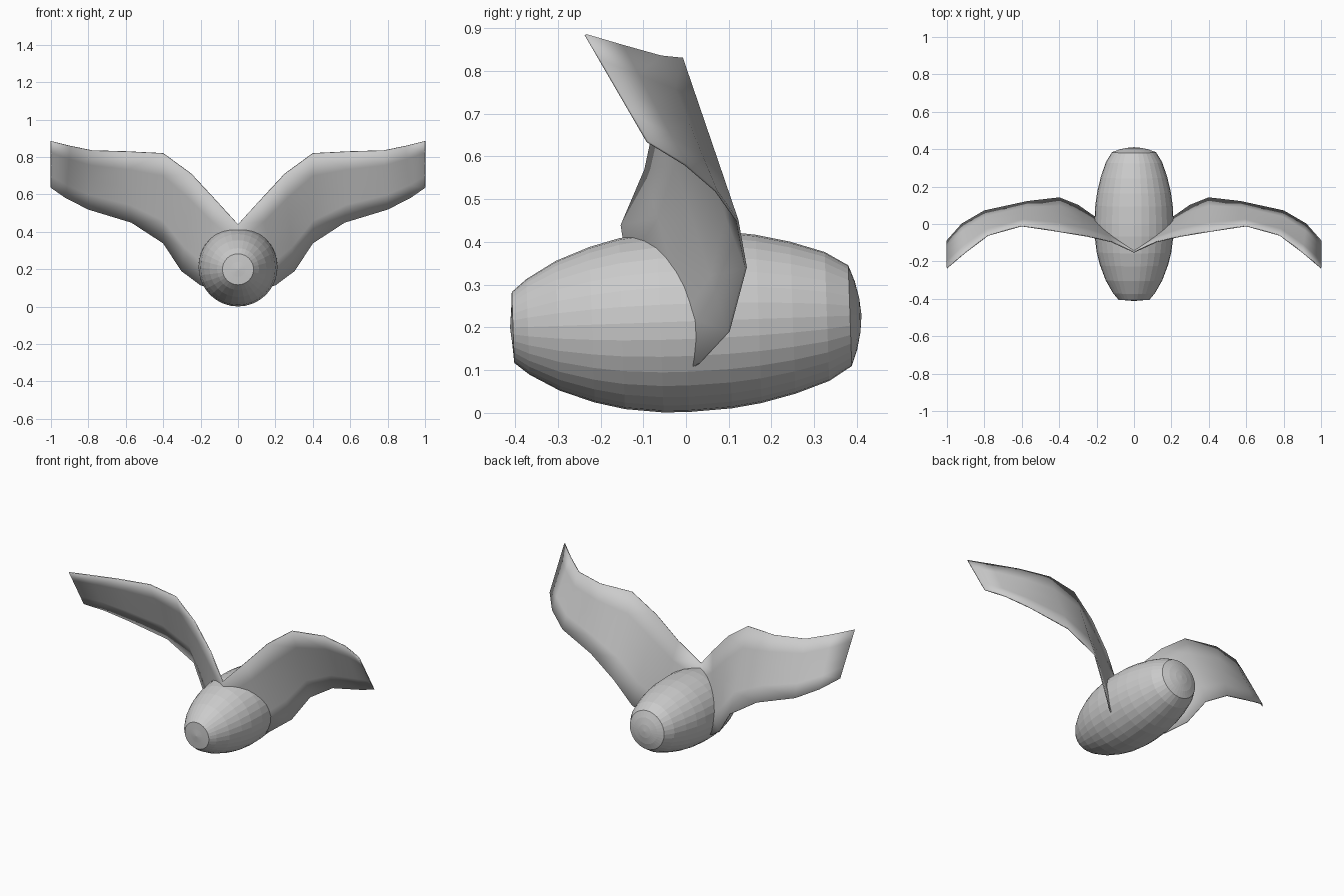
import bpy, bmesh, math
from mathutils import Vector, Matrix

if "Cube" in bpy.data.objects:
    bpy.data.objects.remove(bpy.data.objects["Cube"])


def finish(bm, name):
    bmesh.ops.recalc_face_normals(bm, faces=bm.faces)
    mesh = bpy.data.meshes.new(name)
    bm.to_mesh(mesh)
    bm.free()
    obj = bpy.data.objects.new(name, mesh)
    bpy.context.collection.objects.link(obj)
    return obj


# Barrel body: (y, radius) profile spun around a slightly tilted long axis
profile = [(-.412, 0), (-.408, .04), (-.405, .083), (-.37, .112), (-.3, .152),
           (-.22, .182), (-.15, .2), (-.06, .211), (0, .212), (.1, .207),
           (.17, .197), (.25, .178), (.33, .151), (.384, .118), (.398, .08),
           (.407, .04), (.411, 0)]
bm = bmesh.new()
verts = [bm.verts.new((0, y, r)) for y, r in profile]
edges = [bm.edges.new(pair) for pair in zip(verts, verts[1:])]
bmesh.ops.spin(bm, geom=verts + edges, cent=(0, 0, 0), axis=(0, 1, 0),
               angle=math.tau, steps=32, use_duplicate=False)
bmesh.ops.remove_doubles(bm, verts=bm.verts, dist=1e-4)
bmesh.ops.transform(bm, verts=bm.verts,
                    matrix=Matrix.Translation((0, 0, .214)) @ Matrix.Rotation(.035, 4, 'X'))
finish(bm, "body")

# Wings: thin sheet between upper and lower edges, root to tip, mirrored
upper = [(0, -.15, .44), (.12, -.095, .57), (.25, -.065, .71), (.4, -.04, .82),
         (.6, -.01, .83), (.78, -.06, .835), (.9, -.15, .86), (1, -.235, .885)]
lower = [(0, -.09, .05), (.2, .03, .115), (.3, .1, .19), (.4, .14, .34),
         (.57, .12, .45), (.8, .07, .52), (.92, 0, .58), (1, -.09, .635)]
CHORD = 4
bm = bmesh.new()
rows = [[bm.verts.new(Vector(a).lerp(Vector(b), i / CHORD)) for i in range(CHORD + 1)]
        for a, b in zip(upper, lower)]
for r, s in zip(rows, rows[1:]):
    for i in range(CHORD):
        bm.faces.new((r[i], s[i], s[i + 1], r[i + 1]))
wings = finish(bm, "wings")
for p in wings.data.polygons:
    p.use_smooth = True
mirror = wings.modifiers.new("mirror", 'MIRROR')
mirror.use_clip = True
solid = wings.modifiers.new("thickness", 'SOLIDIFY')
solid.thickness = .006
solid.offset = 0
